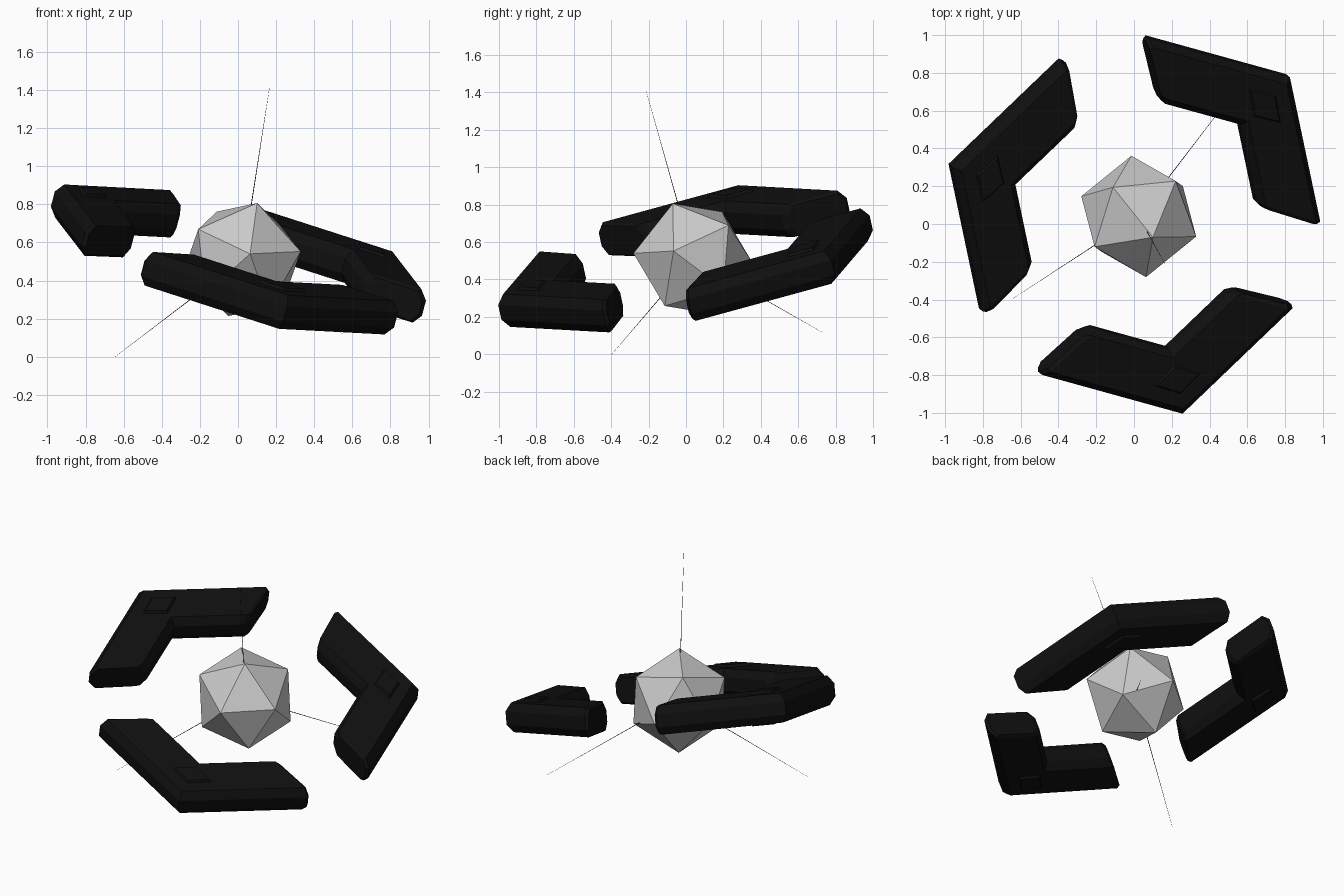
import bpy, bmesh, math
from mathutils import Vector, Matrix

if "Cube" in bpy.data.objects:
    bpy.data.objects.remove(bpy.data.objects["Cube"])

def material(name, rgb):
    m = bpy.data.materials.new(name)
    m.diffuse_color = (*rgb, 1)
    m.use_nodes = True
    m.node_tree.nodes["Principled BSDF"].inputs["Base Color"].default_value = m.diffuse_color
    return m

BLACK = material("matte_black", (0.005, 0.005, 0.005))

def finish(bm, name, mat=None):
    bmesh.ops.recalc_face_normals(bm, faces=bm.faces[:])
    me = bpy.data.meshes.new(name)
    bm.to_mesh(me)
    bm.free()
    ob = bpy.data.objects.new(name, me)
    bpy.context.collection.objects.link(ob)
    if mat:
        me.materials.append(mat)
    return ob

def frame(z, x, origin):
    """Matrix whose z axis is z and whose x axis leans towards x."""
    z = Vector(z).normalized()
    x = Vector(x)
    x = (x - z * x.dot(z)).normalized()
    y = z.cross(x)
    return Matrix.Translation(origin) @ Matrix((x, y, z)).transposed().to_4x4()

def loft(bm, rings):
    vs = [[bm.verts.new(p) for p in r] for r in rings]
    for a, b in zip(vs, vs[1:]):
        n = len(a)
        for i in range(n):
            bm.faces.new((a[i], a[(i + 1) % n], b[(i + 1) % n], b[i]))
    bm.faces.new(vs[0][::-1])
    bm.faces.new(vs[-1])

# Faceted core, turned so two of its corners point along measured directions
CORE = Vector((0.025, 0.04, 0.51))
bm = bmesh.new()
bmesh.ops.create_icosphere(bm, subdivisions=1, radius=0.325)
bm.transform(frame((0.075, -0.11, 0.295), (0.038, -0.32, 0.028), CORE))
finish(bm, "core")

# Three thin needles, 120 degrees apart in one plane
for i, d in enumerate([(0.148, -0.268, 0.952), (-0.705, -0.46, -0.537), (0.557, 0.728, -0.415)]):
    d = Vector(d).normalized()
    bm = bmesh.new()
    bmesh.ops.create_cone(bm, cap_ends=True, segments=6, radius1=0.003, radius2=0.0005, depth=0.95)
    bm.transform(Matrix.Translation(CORE + d * 0.475) @ d.to_track_quat('Z', 'Y').to_matrix().to_4x4())
    finish(bm, f"needle_{i + 1}", BLACK)

# Chevron arms: octagonal bar bent 120 degrees, with slanted chamfered ends
RING = frame((0.262, -0.218, 1.0), (0.79, 0.757, -0.042), Vector((0.03, 0.033, 0.505)))
R_IN, R_OUT, H, SIDE = 0.726, 1.088, 0.093, 0.042
SECTION = [(0.11, -H), (0.89, -H), (1, -SIDE), (1, SIDE),
           (0.89, H), (0.11, H), (0, SIDE), (0, -SIDE)]

def arm_ring(side, cut=0.0, scale=1.0):
    def along(r, length):
        l = (length - cut) * abs(side)
        return Vector((r - 0.5 * l, 0.866 * l * side, 0))
    a, b = along(R_IN, 0.455), along(R_OUT, 0.83)
    pts = []
    for s, z in SECTION:
        p = a.lerp(b, 0.5 + (s - 0.5) * scale)
        p.z = z * scale
        pts.append(p)
    return pts

def pad_ring(z, k):
    r, t = 0.08 * k, 0.13 * k
    return [(0.885 + r, 0, z), (0.885, t, z), (0.885 - r, 0, z), (0.885, -t, z)]

for i in range(3):
    place = RING @ Matrix.Rotation(math.radians(120 * i), 4, 'Z')
    bm = bmesh.new()
    loft(bm, [arm_ring(-1, 0, 0.87), arm_ring(-1, 0.022), arm_ring(0),
              arm_ring(1, 0.022), arm_ring(1, 0, 0.87)])
    bm.transform(place)
    finish(bm, f"arm_{i + 1}", BLACK)
    # Raised diamond pads over and under the bend
    bm = bmesh.new()
    loft(bm, [pad_ring(-H - 0.015, 0.87), pad_ring(-H, 1), pad_ring(H, 1), pad_ring(H + 0.015, 0.87)])
    bm.transform(place)
    finish(bm, f"arm_pad_{i + 1}", BLACK)
